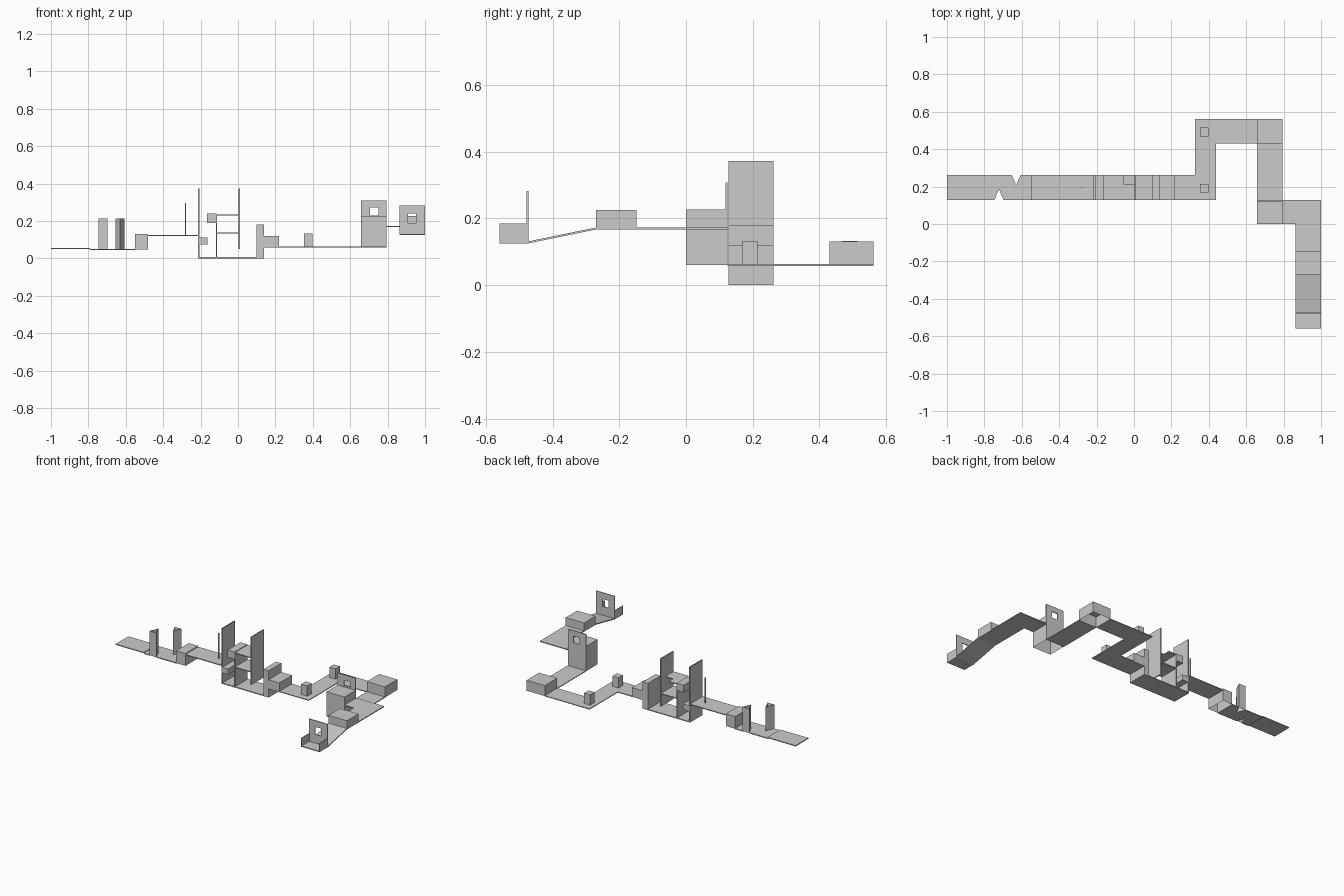
import bpy, bmesh

if "Cube" in bpy.data.objects:
    bpy.data.objects.remove(bpy.data.objects["Cube"])

T = 0.006            # slab thickness
Y0, Y1 = 0.127, 0.262  # main corridor width


def finish(name, bm):
    bmesh.ops.recalc_face_normals(bm, faces=bm.faces)
    me = bpy.data.meshes.new(name)
    bm.to_mesh(me)
    bm.free()
    ob = bpy.data.objects.new(name, me)
    bpy.context.collection.objects.link(ob)
    return ob


def box(name, x, y, z, omit=()):
    """Axis-aligned box; omit lists open sides such as '-z' or '+y'."""
    bm = bmesh.new()
    bmesh.ops.create_cube(bm, size=1)
    drop = []
    for f in bm.faces:
        f.normal_update()
        a = max(range(3), key=lambda i: abs(f.normal[i]))
        if ('+' if f.normal[a] > 0 else '-') + 'xyz'[a] in omit:
            drop.append(f)
    bmesh.ops.delete(bm, geom=drop, context='FACES')
    for v in bm.verts:
        for i, r in enumerate((x, y, z)):
            v.co[i] = r[1] if v.co[i] > 0 else r[0]
    return finish(name, bm)


def prism(name, pts, z0, z1, caps=True):
    """Extrude a plan outline upwards, with or without end caps."""
    bm = bmesh.new()
    lo = [bm.verts.new((x, y, z0)) for x, y in pts]
    hi = [bm.verts.new((x, y, z1)) for x, y in pts]
    n = len(pts)
    for i in range(n):
        j = (i + 1) % n
        bm.faces.new((lo[i], lo[j], hi[j], hi[i]))
    if caps:
        bm.faces.new(lo[::-1])
        bm.faces.new(hi)
    return finish(name, bm)


def window_wall(name, x, z, wx, wz, y0, y1):
    """Upright panel with a rectangular opening."""
    bm = bmesh.new()

    def loop(a, b, y):
        return [bm.verts.new(p) for p in ((a[0], y, b[0]), (a[1], y, b[0]),
                                          (a[1], y, b[1]), (a[0], y, b[1]))]
    fo, fi = loop(x, z, y0), loop(wx, wz, y0)
    bo, bi = loop(x, z, y1), loop(wx, wz, y1)
    for p, q in ((fo, fi), (bo, bi), (fo, bo), (fi, bi)):
        for i in range(4):
            j = (i + 1) % 4
            bm.faces.new((p[i], p[j], q[j], q[i]))
    return finish(name, bm)


W = (Y0, Y1)

# Starting walkway with two wedge-shaped notches
box("start_floor", (-1, -0.79), W, (0.05, 0.056))
front_v = [(-0.747, Y0), (-0.722, 0.186), (-0.697, Y0)]
back_v = [(-0.606, Y1), (-0.63, 0.21), (-0.655, Y1)]
prism("notched_floor", [(-0.79, Y0)] + front_v + [(-0.55, Y0), (-0.55, Y1)]
      + back_v + [(-0.79, Y1)], 0.045, 0.051)
prism("front_wedge_pillar", front_v, 0.048, 0.212, caps=False)
prism("back_wedge_pillar", back_v, 0.048, 0.212, caps=False)

# Step up, raised walkway and pole
box("entry_step", (-0.55, -0.48), W, (0.048, 0.131), ('-z',))
box("raised_floor", (-0.48, -0.213), W, (0.119, 0.125))
box("pole", (-0.283, -0.277), (0.192, 0.198), (0.124, 0.295))

# Pit with tall walls, ledges and two storeys
box("pit_floor", (-0.213, 0.139), W, (0, 0.006))
box("pit_left_wall", (-0.213, -0.205), W, (0, 0.372), ('+z', '-z'))
box("pit_right_wall", (0.003, 0.01), W, (0.05, 0.372))
box("inner_wall", (-0.117, -0.111), W, (0.004, 0.232))
box("lower_ledge", (-0.205, -0.162), W, (0.074, 0.112))
box("upper_ledge", (-0.166, -0.114), W, (0.19, 0.239))
box("middle_storey", (-0.113, 0.004), W, (0.133, 0.139))
prism("upper_storey", [(-0.113, Y0), (0.004, Y0), (0.004, 0.215),
                       (-0.055, 0.215), (-0.055, Y1), (-0.113, Y1)], 0.229, 0.235)

# Exit blocks
box("pit_exit_block", (0.1, 0.139), W, (0.004, 0.18), ('-z',))
box("exit_step", (0.139, 0.219), W, (0.06, 0.12), ('-z',))

# Winding path: along x, then back, right, and forward again
prism("winding_floor", [(0.139, Y0), (0.438, Y0), (0.438, 0.43), (0.658, 0.43),
                        (0.658, 0.125), (0.793, 0.125), (0.793, 0.43), (0.658, 0.43),
                        (0.658, 0.562), (0.325, 0.562), (0.325, Y1), (0.139, Y1)][0:4]
      + [(0.658, 0.562), (0.325, 0.562), (0.325, Y1), (0.139, Y1)], 0.058, 0.063)
box("return_floor", (0.658, 0.793), (0.125, 0.43), (0.058, 0.063))
for i, y in enumerate((0.168, 0.468)):
    box(f"path_crate_{i + 1}", (0.353, 0.398), (y, y + 0.047), (0.06, 0.132), ('-z',))
box("corner_block", (0.658, 0.793), (0.43, 0.562), (0.06, 0.131), ('-z',))

# Tall block topped by a window wall
box("tall_block", (0.658, 0.793), (0.0, 0.125), (0.06, 0.227), ('-z',))
window_wall("tall_block_window", (0.658, 0.793), (0.227, 0.308),
            (0.705, 0.75), (0.229, 0.272), 0.118, 0.125)

# Upper landing, hurdle and ramp down to the end
LX = (0.863, 1.0)
prism("landing_floor", [(0.793, 0.0), (0.863, 0.0), (0.863, -0.27), (1.0, -0.27),
                        (1.0, 0.127), (0.793, 0.127)], 0.167, 0.173)
box("hurdle", LX, (-0.27, -0.148), (0.17, 0.226), ('-z',))
ramp = box("ramp", LX, (-0.475, -0.27), (0.167, 0.173))
for v in ramp.data.vertices:
    if v.co.y < -0.4:
        v.co.z -= 0.042
box("end_floor", LX, (-0.56, -0.475), (0.125, 0.131))
for side, x in (("left", LX[0]), ("right", LX[1] - 0.003)):
    box(f"end_{side}_wall", (x, x + 0.003), (-0.56, -0.475), (0.126, 0.185))
window_wall("end_window", LX, (0.127, 0.282), (0.908, 0.952), (0.19, 0.24),
            -0.478, -0.472)
